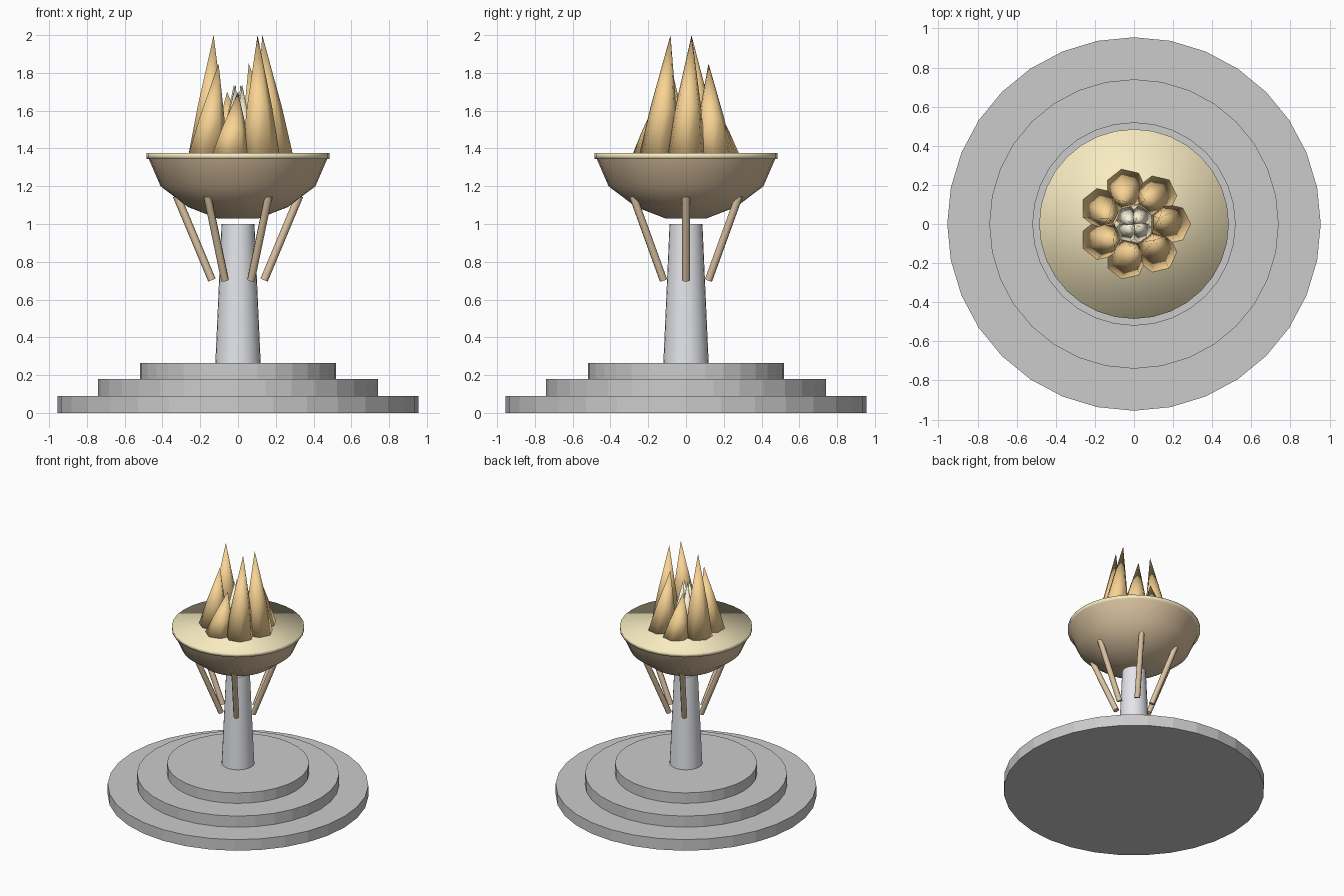
import bpy, bmesh
from math import sin, cos, pi, radians
from mathutils import Vector

if "Cube" in bpy.data.objects:
    bpy.data.objects.remove(bpy.data.objects["Cube"])


def material(name, rgb):
    m = bpy.data.materials.new(name)
    m.diffuse_color = (*rgb, 1)
    m.use_nodes = True
    m.node_tree.nodes["Principled BSDF"].inputs["Base Color"].default_value = m.diffuse_color
    return m


def loft(name, rings, sides, mat=None, smooth=None, phase=0.0):
    """Stack of horizontal rings (x, y, z, radius); radius 0 makes a point."""
    bm = bmesh.new()
    loops = []
    for x, y, z, r in rings:
        n = sides if r > 0 else 1
        loops.append([bm.verts.new((x + r * cos(2 * pi * i / sides + phase),
                                    y + r * sin(2 * pi * i / sides + phase), z))
                      for i in range(n)])
    for a, b in zip(loops, loops[1:]):
        for i in range(sides):
            j = (i + 1) % sides
            bm.faces.new((a[i], a[j], b[0]) if len(b) == 1 else (a[i], a[j], b[j], b[i]))
    bm.faces.new(loops[0][::-1])
    if len(loops[-1]) > 1:
        bm.faces.new(loops[-1])
    me = bpy.data.meshes.new(name)
    bm.to_mesh(me)
    bm.free()
    ob = bpy.data.objects.new(name, me)
    bpy.context.collection.objects.link(ob)
    if mat:
        me.materials.append(mat)
    if smooth is not None:
        bpy.ops.object.select_all(action='DESELECT')
        ob.select_set(True)
        bpy.context.view_layer.objects.active = ob
        bpy.ops.object.shade_smooth_by_angle(angle=radians(smooth))
    return ob


bronze = material("bronze", (0.72, 0.55, 0.36))
gold = material("gold", (0.95, 0.84, 0.54))
orange = material("flame_orange", (0.95, 0.66, 0.30))
pale = material("flame_pale", (0.97, 0.90, 0.70))
steel = material("steel", (0.78, 0.79, 0.83))

# Stepped round base
for i, (r, z0, z1) in enumerate([(0.955, 0, 0.09), (0.74, 0.09, 0.18), (0.52, 0.18, 0.265)]):
    loft(f"base_step_{i + 1}", [(0, 0, z0, r), (0, 0, z1, r)], 32)

# Tapered pillar
loft("pillar", [(0, 0, 0.265, 0.12), (0, 0, 1.0, 0.087)], 24, steel, 40)

# Bowl and its flat rim disc
loft("bowl", [(0, 0, 1.03, 0.11), (0, 0, 1.09, 0.265), (0, 0, 1.2, 0.41),
              (0, 0, 1.35, 0.475)], 32, bronze, 60)
loft("rim", [(0, 0, 1.345, 0.485), (0, 0, 1.375, 0.485)], 32, gold, 180)

# Six slanted struts
for k in range(6):
    a = k * pi / 3
    p = Vector((0.138 * cos(a), 0.138 * sin(a), 0.703))
    q = Vector((0.325 * cos(a), 0.325 * sin(a), 1.15))
    ob = loft(f"strut_{k + 1}", [(0, 0, 0, 0.021), (0, 0, (q - p).length, 0.021)], 8, bronze, 50)
    ob.location = p
    ob.rotation_euler = (q - p).to_track_quat('Z', 'Y').to_euler()


# Flames leaning inward with a slight twist
def flame(name, a, ring, r, tip_ring, twist, top, sides, mat):
    z0 = 1.37
    b = Vector((ring * cos(a), ring * sin(a), z0))
    t = Vector((tip_ring * cos(a + twist), tip_ring * sin(a + twist), top))
    m = b.lerp(t, 0.4)
    loft(name, [(*b, r), (*m, r * 0.66), (*t, 0)], sides, mat, 180, a)


for k in range(7):
    flame(f"outer_flame_{k + 1}", 2 * pi * k / 7, 0.185, 0.105, 0.132, radians(13),
          (2.0, 1.85, 1.7)[k % 3], 7, orange)
for k in range(4):
    flame(f"inner_flame_{k + 1}", pi / 4 + pi * k / 2, 0.05, 0.06, 0.025, radians(13),
          1.74, 6, pale)
